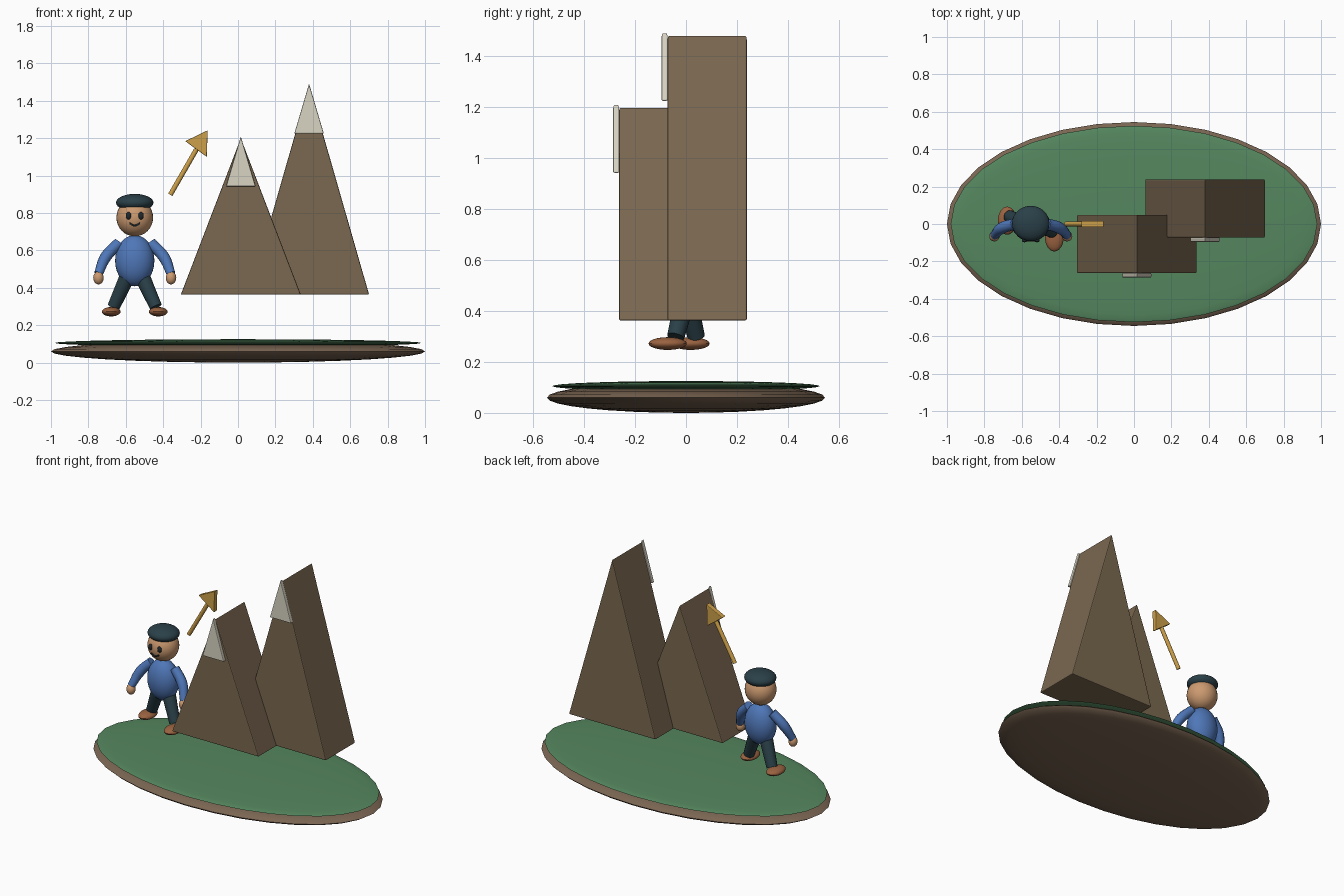
import bpy, math
from mathutils import Vector

if "Cube" in bpy.data.objects:
    bpy.data.objects.remove(bpy.data.objects["Cube"])


def material(name, hex_code):
    rgb = [int(hex_code[i:i + 2], 16) / 255 for i in (0, 2, 4)]
    m = bpy.data.materials.new(name)
    m.diffuse_color = [((c + 0.055) / 1.055) ** 2.4 for c in rgb] + [1]
    m.use_nodes = True
    m.node_tree.nodes["Principled BSDF"].inputs["Base Color"].default_value = m.diffuse_color
    return m


ROCK = material("rock", "7A6850")
SOIL = material("soil", "7A6552")
GRASS = material("grass", "55875F")
SNOW = material("snow", "D8D5C4")
GOLD = material("gold", "CDA04A")
SKIN = material("skin", "CC9A70")
SHIRT = material("shirt", "4F77B8")
DARK = material("dark_cloth", "2A4048")
SHOE = material("shoe_leather", "9A6240")
BLACK = material("dark_features", "20282C")


def finish(obj, name, mat, smooth=True):
    obj.name = name
    obj.data.materials.clear()
    obj.data.materials.append(mat)
    bpy.ops.object.select_all(action='DESELECT')
    obj.select_set(True)
    bpy.context.view_layer.objects.active = obj
    if smooth:
        bpy.ops.object.shade_smooth_by_angle(angle=math.radians(35))
    return obj


def ball(name, loc, size, mat, seg=32, rings=16):
    bpy.ops.mesh.primitive_uv_sphere_add(segments=seg, ring_count=rings, radius=1, location=loc)
    obj = bpy.context.object
    obj.scale = size
    bpy.ops.object.transform_apply(location=False, rotation=False, scale=True)
    return finish(obj, name, mat)


def rod(name, a, b, r1, r2, mat):
    a, b = Vector(a), Vector(b)
    bpy.ops.mesh.primitive_cone_add(vertices=20, radius1=r1, radius2=r2,
                                    depth=(b - a).length, location=(a + b) / 2)
    obj = bpy.context.object
    obj.rotation_euler = (b - a).to_track_quat('Z', 'Y').to_euler()
    return finish(obj, name, mat)


def tube(name, points, radius, mat):
    cu = bpy.data.curves.new(name, 'CURVE')
    cu.dimensions = '3D'
    cu.bevel_depth = radius
    cu.bevel_resolution = 4
    cu.use_fill_caps = True
    sp = cu.splines.new('BEZIER')
    sp.bezier_points.add(len(points) - 1)
    for bp, (co, r) in zip(sp.bezier_points, points):
        bp.co, bp.radius = co, r
        bp.handle_left_type = bp.handle_right_type = 'AUTO'
    obj = bpy.data.objects.new(name, cu)
    bpy.context.collection.objects.link(obj)
    bpy.ops.object.select_all(action='DESELECT')
    obj.select_set(True)
    bpy.context.view_layer.objects.active = obj
    bpy.ops.object.convert(target='MESH')
    return finish(bpy.context.object, name, mat)


def prism(name, tri, y0, y1, bevel, mat):
    """Triangle in the xz plane extruded along y, with softened edges."""
    verts = [(x, y, z) for y in (y0, y1) for x, z in tri]
    faces = [(0, 1, 2), (5, 4, 3)] + [(i, i + 3, (i + 1) % 3 + 3, (i + 1) % 3) for i in range(3)]
    me = bpy.data.meshes.new(name)
    me.from_pydata(verts, [], faces)
    obj = bpy.data.objects.new(name, me)
    bpy.context.collection.objects.link(obj)
    finish(obj, name, mat, False)
    bpy.ops.object.mode_set(mode='EDIT')
    bpy.ops.mesh.select_all(action='SELECT')
    bpy.ops.mesh.normals_make_consistent(inside=False)
    bpy.ops.object.mode_set(mode='OBJECT')
    mod = obj.modifiers.new("soft_edges", 'BEVEL')
    mod.width, mod.segments = bevel, 2
    return obj


# Ground island
ball("soil_base", (0, 0, 0.06), (1.0, 0.545, 0.06), SOIL)
ball("grass_top", (0, 0, 0.105), (0.98, 0.525, 0.02), GRASS)

# Mountains with snow plates on their front faces
for tag, x, apex, y0 in (("near", 0.015, 1.2, -0.263), ("far", 0.38, 1.482, -0.073)):
    prism(f"{tag}_mountain", [(x - 0.321, 0.363), (x + 0.321, 0.363), (x, apex)],
          y0, y0 + 0.312, 0.006, ROCK)
    prism(f"{tag}_snow_cap", [(x - 0.079, apex - 0.258), (x + 0.079, apex - 0.258), (x, apex + 0.01)],
          y0 - 0.023, y0 + 0.001, 0.005, SNOW)

# Arrow pointing up to the peaks
rod("arrow_shaft", (-0.362, 0, 0.897), (-0.222, 0, 1.14), 0.013, 0.013, GOLD)
prism("arrow_head", [(-0.282, 1.184), (-0.167, 1.1), (-0.162, 1.242)], -0.016, 0.016, 0.003, GOLD)

# Walker: body, head, cap
PX = -0.552
ball("torso", (PX, 0, 0.545), (0.105, 0.082, 0.137), SHIRT)
ball("head", (PX, 0, 0.775), (0.098, 0.094, 0.1), SKIN)
ball("cap", (PX, 0.003, 0.855), (0.1, 0.094, 0.047), DARK)

# Arms, hands, legs, shoes and eyes on both sides; the legs are mid-stride
for tag, s, step in (("left", -1, 0.045), ("right", 1, -0.045)):
    tube(f"{tag}_arm", [((PX + s * 0.085, 0, 0.64), 1.0),
                        ((PX + s * 0.155, -0.022, 0.565), 1.05),
                        ((PX + s * 0.194, -0.06, 0.475), 0.8)], 0.03, SHIRT)
    ball(f"{tag}_hand", (PX + s * 0.194, -0.065, 0.453), (0.028, 0.028, 0.035), SKIN, 20, 12)
    rod(f"{tag}_leg", (PX + s * 0.113, step * 0.9, 0.298), (PX + s * 0.04, 0, 0.46),
        0.034, 0.042, DARK)
    ball(f"{tag}_shoe", (PX + s * 0.126, step - 0.027, 0.272), (0.05, 0.075, 0.025), SHOE, 24, 12)
    ball(f"{tag}_eye", (PX + s * 0.033, -0.088, 0.785), (0.015, 0.01, 0.02), BLACK, 16, 10)

# Smile
tube("mouth", [((PX - 0.028, -0.085, 0.745), 1), ((PX, -0.086, 0.732), 1),
               ((PX + 0.028, -0.085, 0.745), 1)], 0.005, BLACK)
